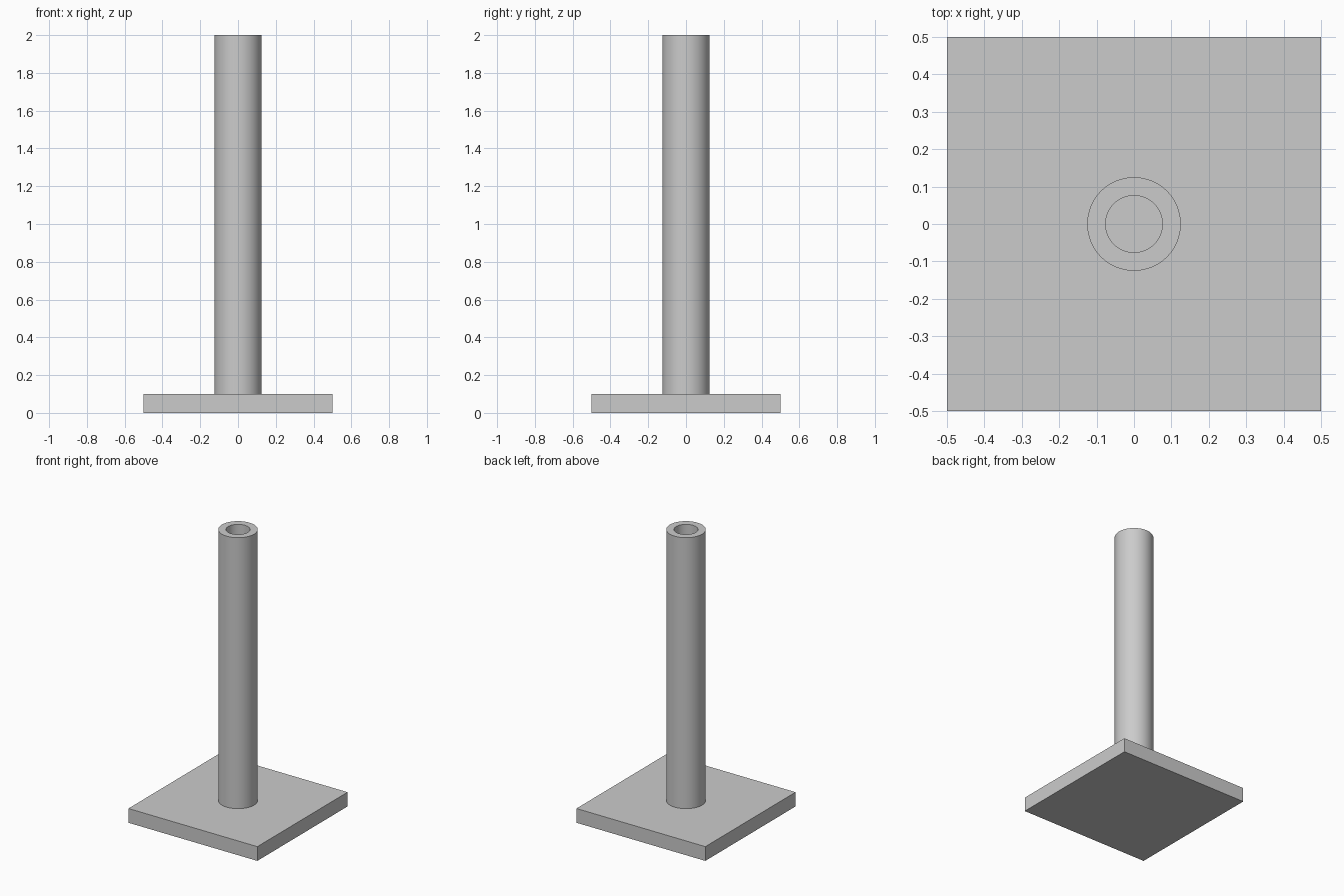
import bpy
import bmesh
import math

cube = bpy.data.objects.get("Cube")
if cube:
    bpy.data.objects.remove(cube, do_unlink=True)

PLATE_SIZE, PLATE_TOP = 1.0, 0.1
POST_TOP, OUTER_R, BORE_R = 2.0, 0.125, 0.076
SEGMENTS = 96

grey = bpy.data.materials.new("plain grey")
grey.use_nodes = True
colour = (0.6, 0.6, 0.6, 1)
grey.diffuse_color = colour
grey.node_tree.nodes["Principled BSDF"].inputs["Base Color"].default_value = colour


def add_part(name, bm):
    bmesh.ops.recalc_face_normals(bm, faces=bm.faces)
    mesh = bpy.data.meshes.new(name)
    bm.to_mesh(mesh)
    bm.free()
    mesh.materials.append(grey)
    obj = bpy.data.objects.new(name, mesh)
    bpy.context.collection.objects.link(obj)
    return obj


# Square base plate
bm = bmesh.new()
bmesh.ops.create_cube(bm, size=1)
bmesh.ops.scale(bm, vec=(PLATE_SIZE, PLATE_SIZE, PLATE_TOP), verts=bm.verts)
bmesh.ops.translate(bm, vec=(0, 0, PLATE_TOP / 2), verts=bm.verts)
add_part("base_plate", bm)

# Hollow round post: a wall section spun around the vertical axis
bm = bmesh.new()
section = [(OUTER_R, PLATE_TOP), (OUTER_R, POST_TOP), (BORE_R, POST_TOP), (BORE_R, PLATE_TOP)]
verts = [bm.verts.new((r, 0, z)) for r, z in section]
edges = [bm.edges.new((verts[i], verts[(i + 1) % 4])) for i in range(4)]
bmesh.ops.spin(bm, geom=verts + edges, cent=(0, 0, 0), axis=(0, 0, 1),
               angle=math.tau, steps=SEGMENTS, use_merge=True)
bmesh.ops.remove_doubles(bm, verts=bm.verts, dist=0.0001)
post = add_part("hollow_post", bm)

# Smooth the round walls and keep the rims sharp
bpy.ops.object.select_all(action="DESELECT")
post.select_set(True)
bpy.context.view_layer.objects.active = post
bpy.ops.object.shade_smooth_by_angle(angle=math.radians(30))
